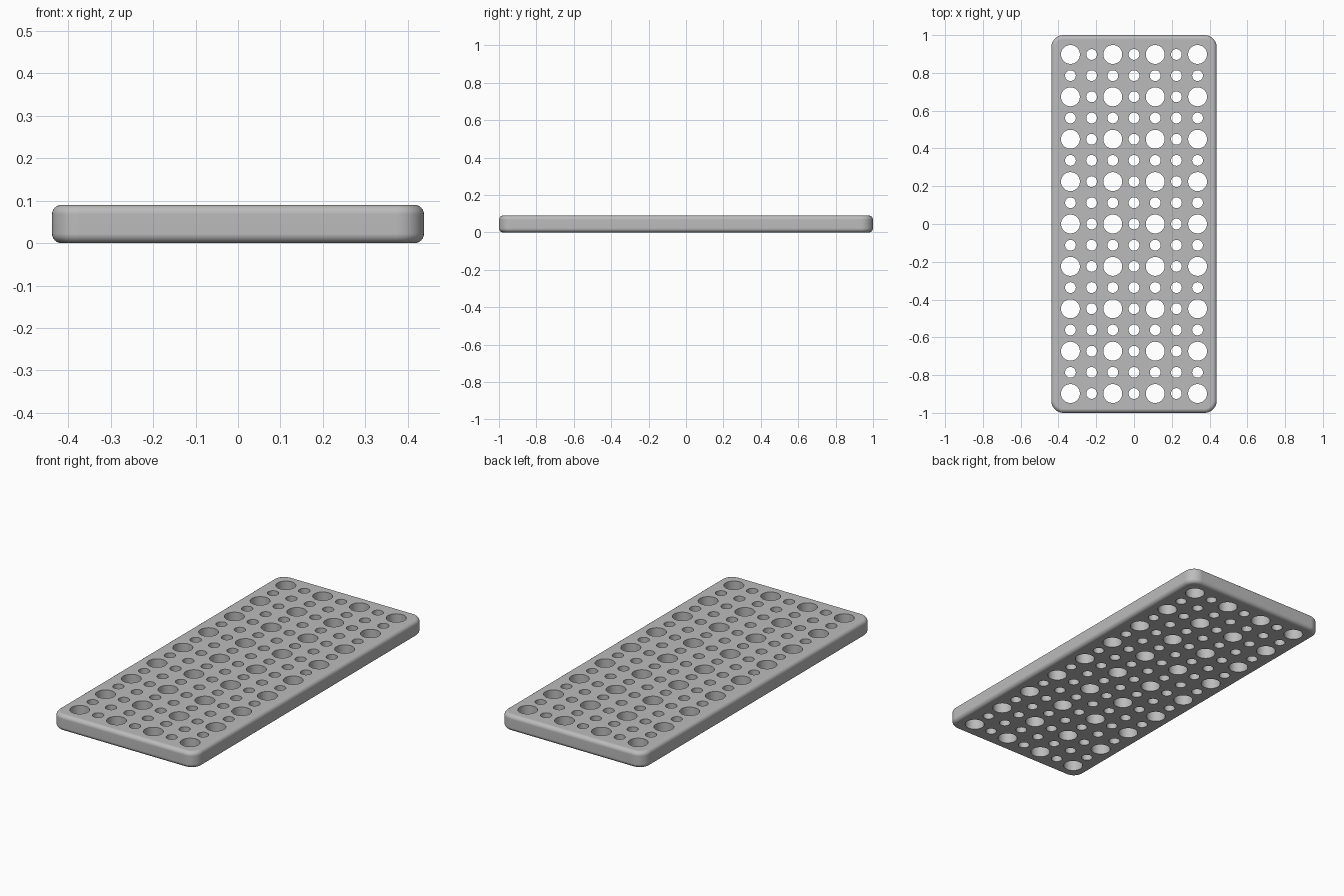
import bpy
import bmesh
from mathutils import Matrix, Vector

WIDTH, LENGTH, HEIGHT = 0.876, 2.0, 0.09
PITCH = 0.1122
COLS, ROWS = 7, 17
BIG, SMALL = 0.05, 0.0285

if "Cube" in bpy.data.objects:
    bpy.data.objects.remove(bpy.data.objects["Cube"], do_unlink=True)


def make_material(name, rgb):
    mat = bpy.data.materials.new(name)
    mat.use_nodes = True
    colour = (*rgb, 1.0)
    mat.diffuse_color = colour
    mat.node_tree.nodes["Principled BSDF"].inputs["Base Color"].default_value = colour
    return mat


def make_object(name, bm, mat):
    mesh = bpy.data.meshes.new(name)
    bm.to_mesh(mesh)
    bm.free()
    obj = bpy.data.objects.new(name, mesh)
    bpy.context.collection.objects.link(obj)
    mesh.materials.append(mat)
    return obj


grey = make_material("plain grey", (0.5, 0.5, 0.5))

# Plate: a box with rounded corners, then softened top and bottom rims
bm = bmesh.new()
bmesh.ops.create_cube(bm, size=1)
bmesh.ops.scale(bm, vec=(WIDTH, LENGTH, HEIGHT), verts=bm.verts)
bmesh.ops.translate(bm, vec=(0, 0, HEIGHT / 2), verts=bm.verts)
upright = [e for e in bm.edges
           if abs(e.verts[0].co.z - e.verts[1].co.z) > HEIGHT / 2]
bmesh.ops.bevel(bm, geom=upright, offset=0.065, segments=10, profile=0.5,
                affect='EDGES')
rims = [e for e in bm.edges
        if abs(e.verts[0].co.z - e.verts[1].co.z) < HEIGHT / 2]
bmesh.ops.bevel(bm, geom=rims, offset=0.022, segments=6, profile=0.5,
                affect='EDGES')
plate = make_object("perforated_plate", bm, grey)

# Hole cutters: large holes on every second row and column, small ones between
bm = bmesh.new()
for col in range(COLS):
    for row in range(ROWS):
        large = col % 2 == 0 and row % 2 == 0
        radius = BIG if large else SMALL
        centre = Vector(((col - (COLS - 1) / 2) * PITCH,
                         (row - (ROWS - 1) / 2) * PITCH, HEIGHT / 2))
        bmesh.ops.create_cone(bm, cap_ends=True, segments=48 if large else 32,
                              radius1=radius, radius2=radius, depth=HEIGHT * 2,
                              matrix=Matrix.Translation(centre))
cutter = make_object("hole_cutter", bm, grey)
cutter.hide_render = True

# Punch the holes, then drop the cutter
bpy.ops.object.select_all(action='DESELECT')
plate.select_set(True)
bpy.context.view_layer.objects.active = plate
punch = plate.modifiers.new("punch_holes", 'BOOLEAN')
punch.operation = 'DIFFERENCE'
punch.solver = 'EXACT'
punch.object = cutter
bpy.ops.object.modifier_apply(modifier=punch.name)
bpy.data.objects.remove(cutter, do_unlink=True)

# Smooth walls and rims, crisp hole edges, flat faces kept flat
bpy.ops.object.shade_smooth_by_angle(angle=0.6)
weighted = plate.modifiers.new("flat_face_normals", 'WEIGHTED_NORMAL')
weighted.keep_sharp = True
